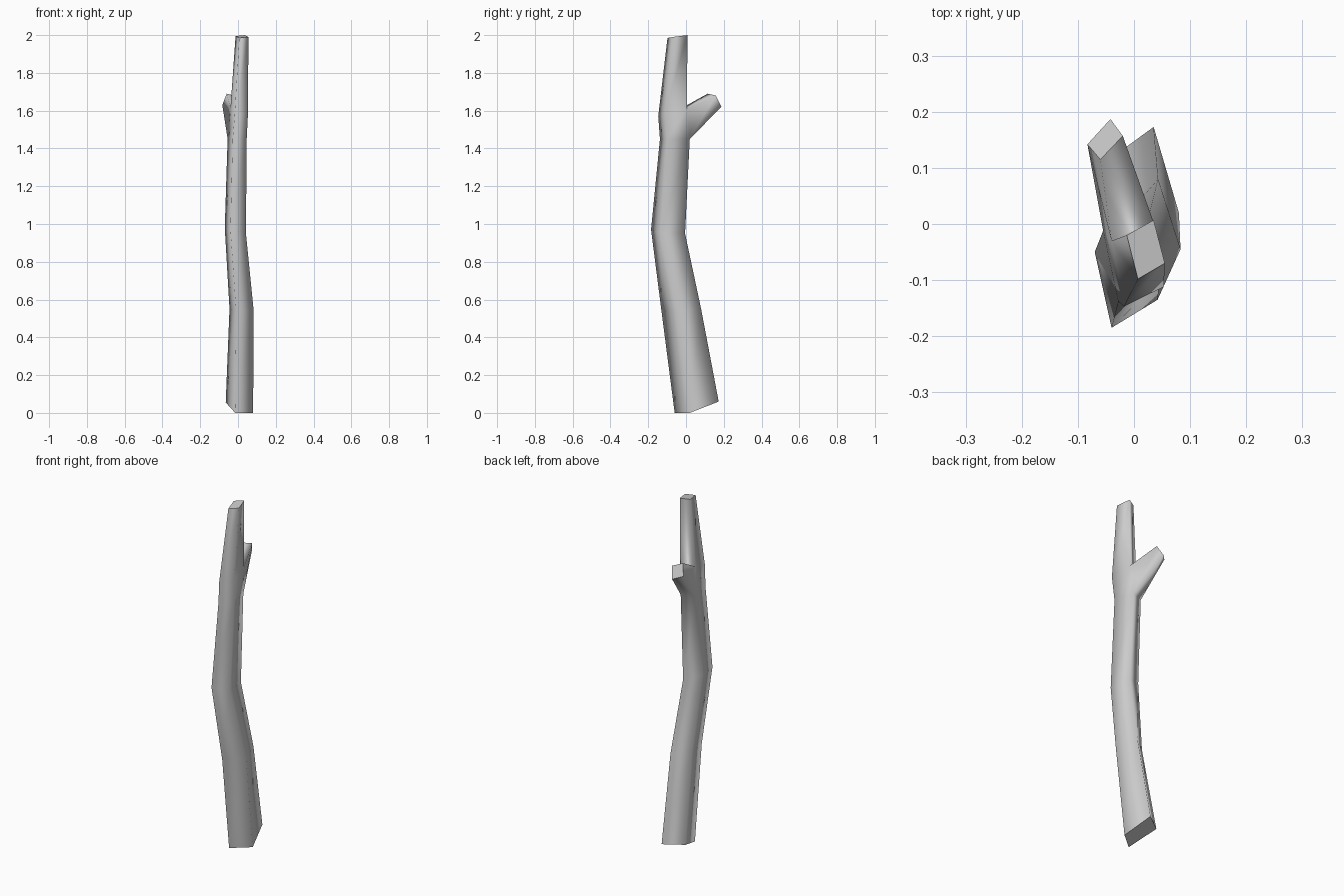
import bpy, bmesh

if "Cube" in bpy.data.objects:
    bpy.data.objects.remove(bpy.data.objects["Cube"])

# Four-sided cross-sections, corner order: front-left, front-right, back-right, back-left
trunk = [
    [(-.015, -.06, 0), (.08, .02, 0), (.035, .173, .06), (-.065, .10, .055)],
    [(-.01, -.13, .54), (.083, -.045, .54), (.043, .08, .55), (-.045, .01, .55)],
    [(-.04, -.185, .97), (.042, -.135, .95), (.022, -.005, .95), (-.07, -.05, .98)],
    [(-.028, -.138, 1.45), (.046, -.10, 1.45), (.02, .02, 1.45), (-.055, -.012, 1.45)],
    [(-.018, -.147, 1.57), (.053, -.112, 1.59), (.034, .006, 1.61), (-.04, -.03, 1.61)],
    [(.007, -.098, 1.985), (.055, -.07, 1.99), (.035, .007, 2.0), (-.013, -.02, 1.995)],
]
# Twig tip, ordered to match the trunk opening it grows from
twig_tip = [(-.083, .142, 1.63), (-.042, .187, 1.62), (-.02, .157, 1.68), (-.06, .115, 1.69)]

bm = bmesh.new()


def ring(points):
    return [bm.verts.new(p) for p in points]


def bridge(a, b, skip=()):
    for i in range(4):
        if i not in skip:
            j = (i + 1) % 4
            bm.faces.new((a[i], a[j], b[j], b[i])).smooth = True


# Trunk, leaving the back open where the twig leaves
rings = [ring(r) for r in trunk]
for k in range(5):
    bridge(rings[k], rings[k + 1], skip=(2,) if k == 3 else ())

# Twig
base = [rings[3][3], rings[3][2], rings[4][2], rings[4][3]]
tip = ring(twig_tip)
bridge(base, tip)

# Flat cut ends
for end in (rings[0], rings[-1], tip):
    bm.faces.new(end).smooth = False
bmesh.ops.recalc_face_normals(bm, faces=bm.faces)
for end in (rings[0], rings[-1], tip):
    for i in range(4):
        bm.edges.get((end[i], end[(i + 1) % 4])).smooth = False

mesh = bpy.data.meshes.new("branch")
bm.to_mesh(mesh)
bm.free()
bpy.context.collection.objects.link(bpy.data.objects.new("branch", mesh))
